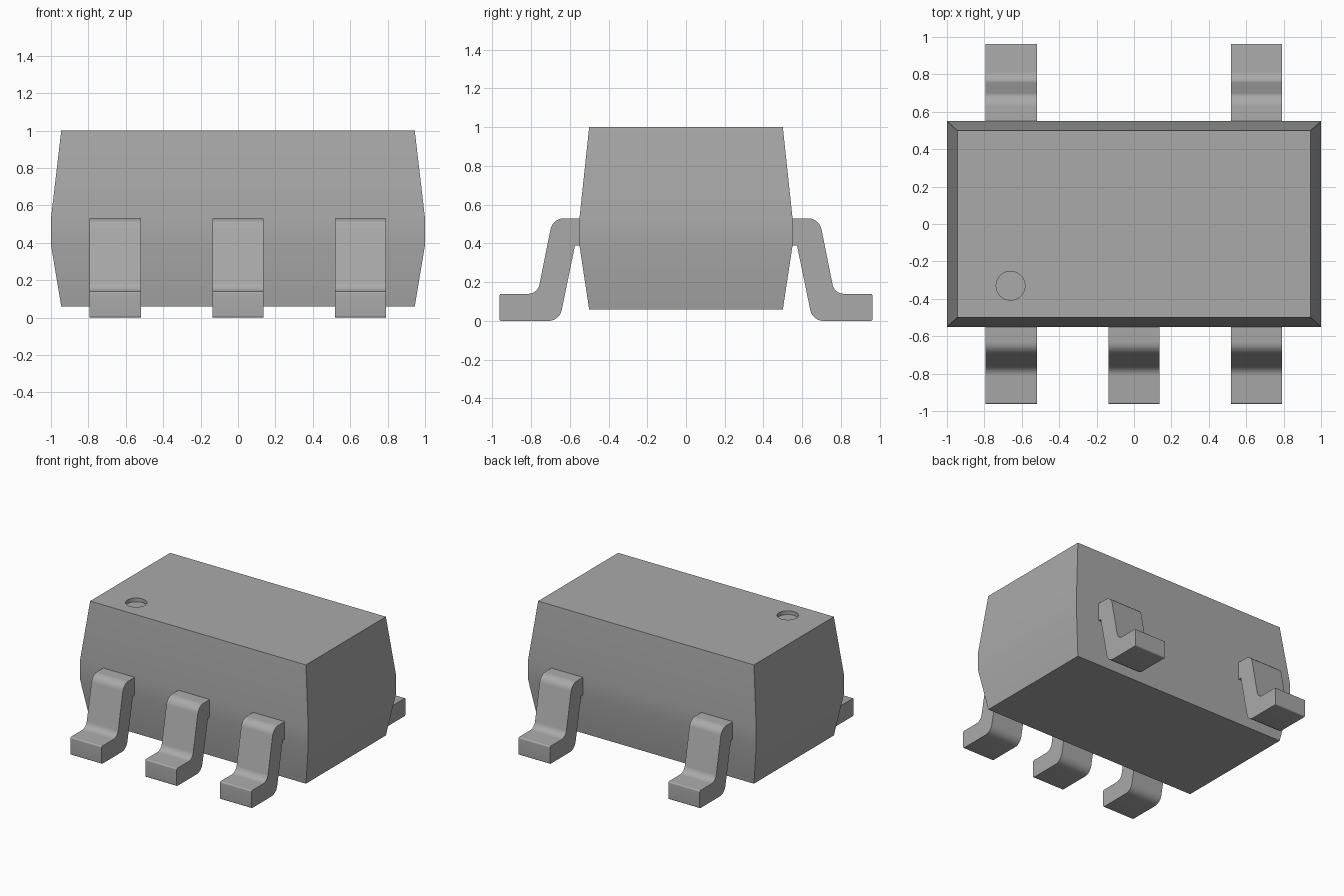
import bpy
import bmesh
import math
from mathutils import Vector

if "Cube" in bpy.data.objects:
    bpy.data.objects.remove(bpy.data.objects["Cube"], do_unlink=True)

grey = bpy.data.materials.new("mid_grey")
grey.use_nodes = True
colour = (0.4, 0.4, 0.4, 1)
grey.diffuse_color = colour
grey.node_tree.nodes["Principled BSDF"].inputs["Base Color"].default_value = colour


def make_object(name, bm):
    bmesh.ops.recalc_face_normals(bm, faces=bm.faces)
    mesh = bpy.data.meshes.new(name)
    bm.to_mesh(mesh)
    bm.free()
    mesh.materials.append(grey)
    obj = bpy.data.objects.new(name, mesh)
    bpy.context.collection.objects.link(obj)
    return obj


def activate(obj):
    bpy.ops.object.select_all(action='DESELECT')
    obj.select_set(True)
    bpy.context.view_layer.objects.active = obj


def smooth(obj):
    activate(obj)
    bpy.ops.object.shade_smooth_by_angle(angle=math.radians(35))


def rounded(corners, steps=6):
    """Round each (y, z, radius) corner of a closed outline."""
    points = []
    for i, (y, z, radius) in enumerate(corners):
        p = Vector((y, z))
        if radius == 0:
            points.append(p)
            continue
        a = (Vector(corners[i - 1][:2]) - p).normalized()
        b = (Vector(corners[(i + 1) % len(corners)][:2]) - p).normalized()
        half = a.angle(b) / 2
        centre = p + (a + b).normalized() * radius / math.sin(half)
        start = p + a * radius / math.tan(half) - centre
        end = p + b * radius / math.tan(half) - centre
        for k in range(steps + 1):
            t = k / steps
            points.append(centre + (start * (1 - t) + end * t).normalized() * radius)
    return points


# Package body: rectangles stacked into a faceted block with a vertical waist
bm = bmesh.new()
rings = []
for half_x, half_y, z in [(0.945, 0.5, 0.06), (1, 0.55, 0.39),
                          (1, 0.55, 0.53), (0.945, 0.5, 1)]:
    rings.append([bm.verts.new((sx * half_x, sy * half_y, z))
                  for sx, sy in [(-1, -1), (1, -1), (1, 1), (-1, 1)]])
for low, high in zip(rings, rings[1:]):
    for i in range(4):
        j = (i + 1) % 4
        bm.faces.new((low[i], low[j], high[j], high[i]))
bm.faces.new(rings[0][::-1])
bm.faces.new(rings[-1])
body = make_object("package_body", bm)

# Round corner dimple sunk into the top
bpy.ops.mesh.primitive_cylinder_add(vertices=40, radius=0.077, depth=0.06,
                                    location=(-0.66, -0.33, 1))
cutter = bpy.context.object
cutter.name = "dimple_cutter"
cutter.hide_render = True
cutter.data.materials.append(grey)
cut = body.modifiers.new("dimple", 'BOOLEAN')
cut.operation = 'DIFFERENCE'
cut.solver = 'EXACT'
cut.object = cutter
activate(body)
bpy.ops.object.modifier_apply(modifier=cut.name)
bpy.data.objects.remove(cutter, do_unlink=True)
smooth(body)

# Bent gull-wing lead outline as (distance from centre, height, bend radius)
OUTLINE = [(0.5, 0.53, 0), (0.688, 0.53, 0.07), (0.766, 0.14, 0.06),
           (0.963, 0.14, 0.01), (0.963, 0, 0.01), (0.653, 0, 0.07),
           (0.573, 0.39, 0), (0.5, 0.39, 0)]


def lead(name, x, side, width=0.275):
    bm = bmesh.new()
    face = bm.faces.new([bm.verts.new((x - width / 2, side * p.x, p.y))
                         for p in rounded(OUTLINE)])
    extruded = bmesh.ops.extrude_face_region(bm, geom=[face], use_keep_orig=True)
    verts = [v for v in extruded["geom"] if isinstance(v, bmesh.types.BMVert)]
    bmesh.ops.translate(bm, verts=verts, vec=(width, 0, 0))
    smooth(make_object(name, bm))


# Three leads in front, two at the back
for label, x in [("right", -0.657), ("middle", 0), ("left", 0.655)]:
    lead("front_" + label + "_lead", x, -1)
    if label != "middle":
        lead("back_" + label + "_lead", x, 1)
